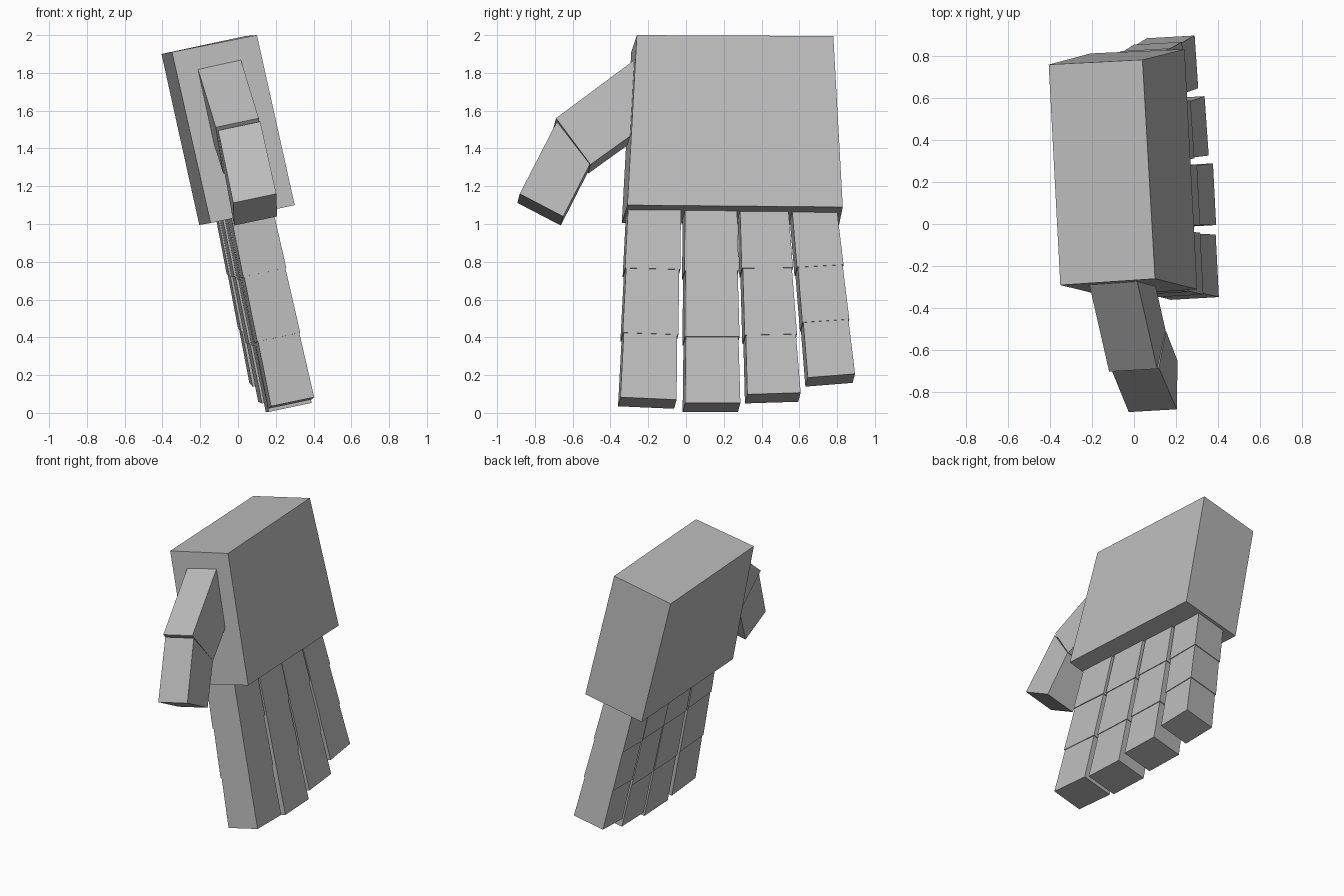
import bpy, bmesh
from mathutils import Vector as V

if "Cube" in bpy.data.objects:
    bpy.data.objects.remove(bpy.data.objects["Cube"])

grey = bpy.data.materials.new("light grey")
grey.diffuse_color = (0.5, 0.5, 0.5, 1)
grey.use_nodes = True
grey.node_tree.nodes["Principled BSDF"].inputs["Base Color"].default_value = grey.diffuse_color

THICK = V((-0.228, -0.013, -0.048))   # from back of hand towards palm side


def block(name, ring_a, ring_b):
    """Six-sided block between two four-cornered end rings."""
    bm = bmesh.new()
    a = [bm.verts.new(p) for p in ring_a]
    b = [bm.verts.new(p) for p in ring_b]
    bm.faces.new(a)
    bm.faces.new(b)
    for i in range(4):
        j = (i + 1) % 4
        bm.faces.new((a[i], a[j], b[j], b[i]))
    bmesh.ops.recalc_face_normals(bm, faces=bm.faces)
    mesh = bpy.data.meshes.new(name)
    bm.to_mesh(mesh)
    bm.free()
    mesh.materials.append(grey)
    ob = bpy.data.objects.new(name, mesh)
    bpy.context.collection.objects.link(ob)
    return ob


def ring(left, right, shrink=1.0):
    """End ring from the two outer corners, optionally shrunk to its centre."""
    left, right = V(left), V(right)
    pts = [left, right, right + THICK, left + THICK]
    mid = sum(pts, V()) / 4
    return [mid + (p - mid) * shrink for p in pts]


# palm
block("palm",
      [V(p) for p in ((-0.35, -0.29, 1.91), (0.10, -0.26, 2.0),
                      (0.04, 0.78, 1.995), (-0.405, 0.757, 1.90))],
      [V(p) for p in ((-0.145, -0.34, 1.005), (0.30, -0.31, 1.10),
                      (0.24, 0.83, 1.09), (-0.205, 0.81, 0.995))])

# fingers: root left, root right, tip left, tip right (outer edge), joints
fingers = {
    "index": ((0.18, -0.31, 1.12), (0.165, -0.02, 1.115),
              (0.403, -0.347, 0.083), (0.388, -0.05, 0.07), (0.34, 0.67)),
    "middle": ((0.16, -0.01, 1.115), (0.145, 0.275, 1.115),
               (0.39, -0.005, 0.053), (0.375, 0.288, 0.053), (0.34, 0.67)),
    "ring": ((0.135, 0.28, 1.11), (0.12, 0.545, 1.11),
             (0.355, 0.325, 0.098), (0.335, 0.607, 0.107), (0.34, 0.69)),
    "little": ((0.113, 0.555, 1.10), (0.10, 0.80, 1.11),
               (0.305, 0.645, 0.187), (0.288, 0.895, 0.207), (0.36, 0.68)),
}
for name, (rl, rr, tl, tr, joints) in fingers.items():
    stops = (0.0, *joints, 1.0)
    for i in range(3):
        # each segment flares slightly from its joint to its end
        ends = [(V(rl).lerp(V(tl), t), V(rr).lerp(V(tr), t)) for t in stops[i:i + 2]]
        block(f"{name}_finger_segment_{i + 1}", ring(*ends[0], 0.96), ring(*ends[1]))

# thumb
block("thumb_base",
      ring((0.008, -0.24, 1.893), (0.09, -0.24, 1.505)),
      ring((0.11, -0.688, 1.56), (0.15, -0.505, 1.315)))
block("thumb_tip",
      ring((0.12, -0.685, 1.545), (0.155, -0.507, 1.315), 0.98),
      ring((0.203, -0.88, 1.16), (0.207, -0.65, 1.04)))
